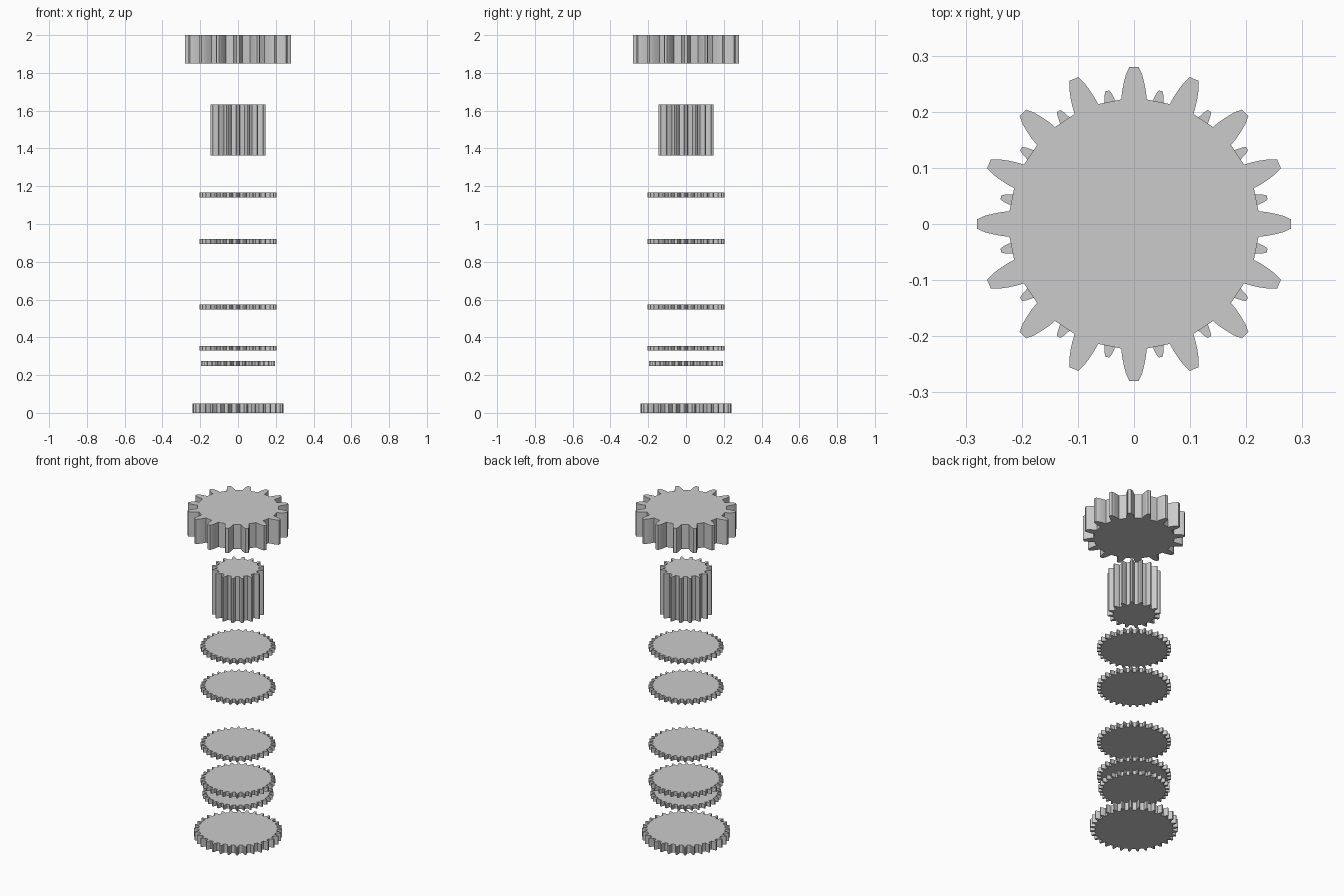
import bpy, bmesh
from math import cos, sin, pi

if "Cube" in bpy.data.objects:
    bpy.data.objects.remove(bpy.data.objects["Cube"])


def gear(name, teeth, tip, root, z0, z1):
    """Extruded spur gear with curved tooth flanks, one tooth pointing along +x."""
    pitch = 2 * pi / teeth
    depth = tip - root
    # half tooth: (fraction of pitch, fraction of depth), root to tip
    flank = [(0.26, 0.0), (0.228, 0.25), (0.187, 0.5), (0.137, 0.77), (0.075, 1.0)]
    tooth = [(-a, h) for a, h in flank] + [(a, h) for a, h in reversed(flank)]
    bm = bmesh.new()
    ring = []
    for i in range(teeth):
        for a, h in tooth:
            r, t = root + h * depth, (i + a) * pitch
            ring.append(bm.verts.new((r * cos(t), r * sin(t), z0)))
    base = bm.faces.new(ring)
    new = bmesh.ops.extrude_face_region(bm, geom=[base], use_keep_orig=True)["geom"]
    for v in new:
        if isinstance(v, bmesh.types.BMVert):
            v.co.z = z1
    bmesh.ops.recalc_face_normals(bm, faces=bm.faces[:])
    mesh = bpy.data.meshes.new(name)
    bm.to_mesh(mesh)
    bm.free()
    obj = bpy.data.objects.new(name, mesh)
    bpy.context.collection.objects.link(obj)
    return obj


# thick gears at the top
gear("top_gear", 16, 0.28, 0.223, 1.85, 2.0)
gear("long_pinion", 16, 0.145, 0.1155, 1.363, 1.633)

# stack of thin gears
for i, z in enumerate((1.14, 0.895, 0.547, 0.329)):
    gear(f"thin_gear_{i + 1}", 32, 0.205, 0.1825, z, z + 0.026)
gear("small_thin_gear", 32, 0.195, 0.1735, 0.248, 0.274)

# base gear
gear("base_gear", 32, 0.242, 0.2155, 0.0, 0.05)
